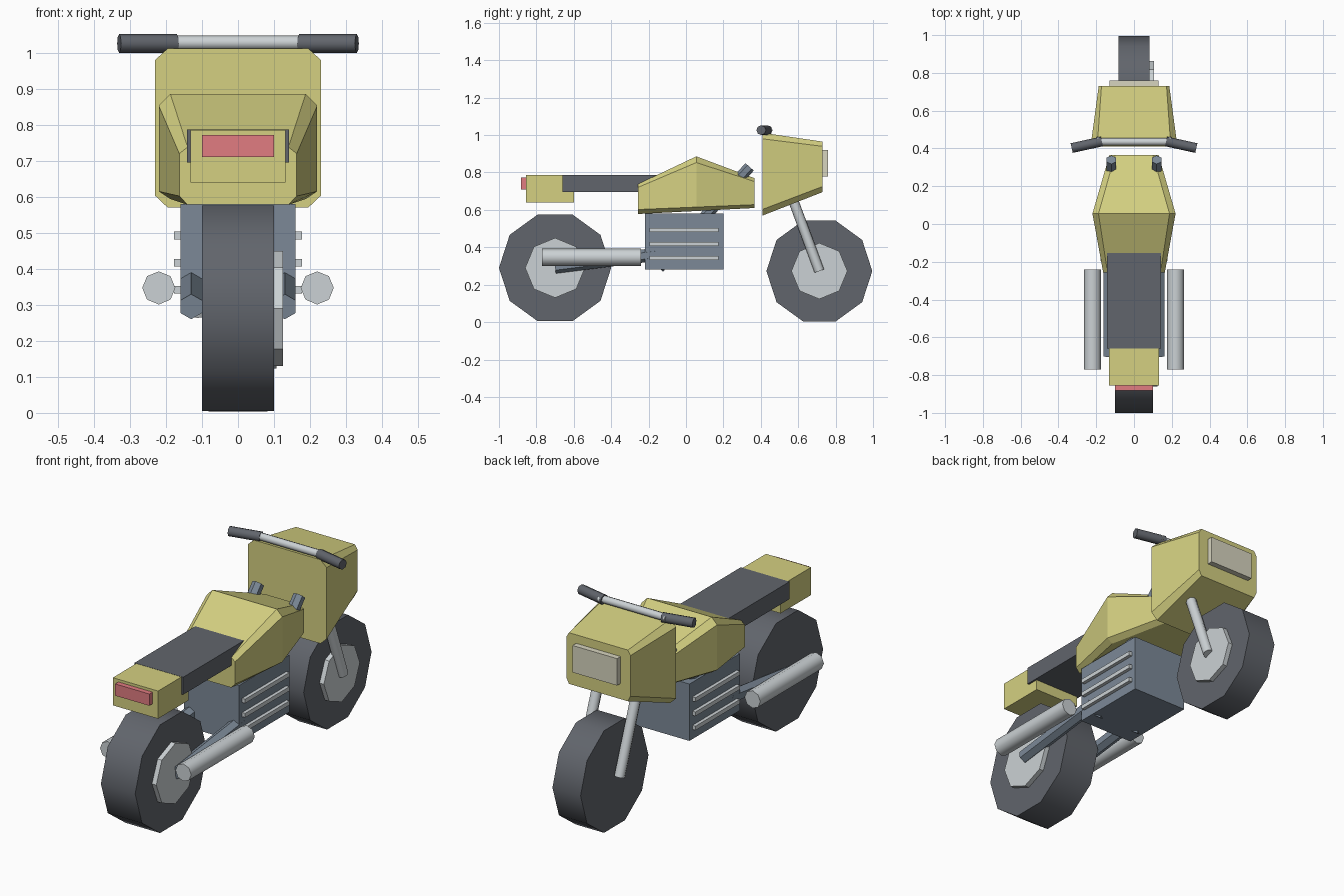
import bpy, bmesh, math
from mathutils import Vector

if "Cube" in bpy.data.objects:
    bpy.data.objects.remove(bpy.data.objects["Cube"])


def mat(name, r, g, b):
    m = bpy.data.materials.new(name)
    m.diffuse_color = (r, g, b, 1)
    m.use_nodes = True
    m.node_tree.nodes["Principled BSDF"].inputs["Base Color"].default_value = m.diffuse_color
    return m


YELLOW = mat("yellow_paint", 0.66, 0.63, 0.22)
DARK = mat("dark_rubber", 0.12, 0.13, 0.15)
SLATE = mat("slate_metal", 0.20, 0.25, 0.31)
STEEL = mat("pale_steel", 0.60, 0.64, 0.66)
RED = mat("red_lens", 0.75, 0.20, 0.22)
CREAM = mat("cream_lens", 0.68, 0.66, 0.52)


def finish(name, bm, material, smooth=None):
    bmesh.ops.recalc_face_normals(bm, faces=bm.faces)
    me = bpy.data.meshes.new(name)
    bm.to_mesh(me)
    bm.free()
    me.materials.append(material)
    ob = bpy.data.objects.new(name, me)
    bpy.context.collection.objects.link(ob)
    if smooth:
        bpy.ops.object.select_all(action='DESELECT')
        ob.select_set(True)
        bpy.context.view_layer.objects.active = ob
        bpy.ops.object.shade_smooth_by_angle(angle=math.radians(smooth))
    return ob


def loft(name, rings, material, smooth=None):
    """Skin equal-length rings of points and cap both ends."""
    bm = bmesh.new()
    vs = [[bm.verts.new(p) for p in ring] for ring in rings]
    n = len(vs[0])
    for a, b in zip(vs, vs[1:]):
        for i in range(n):
            bm.faces.new((a[i], a[(i + 1) % n], b[(i + 1) % n], b[i]))
    bm.faces.new(vs[0])
    bm.faces.new(vs[-1])
    return finish(name, bm, material, smooth)


def box(name, lo, hi, material):
    ring = lambda y: [(lo[0], y, lo[2]), (hi[0], y, lo[2]), (hi[0], y, hi[2]), (lo[0], y, hi[2])]
    return loft(name, [ring(lo[1]), ring(hi[1])], material)


def rod(name, a, b, r, sides, material, smooth=None):
    """Polygonal rod from a to b, with a corner pointing along +z (or +y for cross rods)."""
    a, b = Vector(a), Vector(b)
    d = (b - a).normalized()
    ref = Vector((0, 1, 0)) if abs(d.x) > 0.7 else Vector((0, 0, 1))
    u = (ref - d * ref.dot(d)).normalized()
    v = d.cross(u)
    turn = [2 * math.pi * i / sides for i in range(sides)]
    return loft(name, [[p + r * (u * math.cos(t) + v * math.sin(t)) for t in turn]
                       for p in (a, b)], material, smooth)


def section(y, half, top_half, z0, z1, z2, z3):
    """Chamfered rectangle across x at a given y."""
    right = [(top_half, y, z0), (half, y, z1), (half, y, z2), (top_half, y, z3)]
    return right + [(-x, yy, z) for x, yy, z in reversed(right)]


# Wheels, each with a hub disc on the right side
for end, y, z, r, w, hub in (("rear", -0.70, 0.29, 0.30, 0.10, 0.16),
                             ("front", 0.713, 0.273, 0.283, 0.082, 0.15)):
    rod(end + "_wheel", (-w, y, z), (w, y, z), r, 10, DARK, 40)
    rod(end + "_hub", (0, y, z), (w + 0.025, y, z), hub, 8, STEEL)

# Engine block
box("engine", (-0.16, -0.22, 0.28), (0.16, 0.20, 0.58), SLATE)

# Cooling fins run right through the block
for i, z in enumerate((0.342, 0.417, 0.492)):
    box(f"engine_fin_{i}", (-0.178, -0.195, z - 0.011), (0.178, 0.175, z + 0.011), STEEL)

# Fuel tank: rear, widest and front sections
loft("fuel_tank", [section(-0.257, 0.163, 0.14, 0.578, 0.602, 0.72, 0.738),
                   section(0.055, 0.22, 0.188, 0.594, 0.615, 0.853, 0.886),
                   section(0.365, 0.13, 0.10, 0.61, 0.628, 0.752, 0.77)], YELLOW)

# Seat and tail
box("seat", (-0.142, -0.66, 0.695), (0.142, -0.10, 0.787), DARK)
box("tail", (-0.132, -0.855, 0.64), (0.132, -0.60, 0.786), YELLOW)
box("tail_light", (-0.10, -0.882, 0.71), (0.10, -0.85, 0.772), RED)

# Front fairing and headlight
loft("front_fairing", [section(0.41, 0.23, 0.195, 0.57, 0.603, 0.98, 1.012),
                       section(0.73, 0.187, 0.172, 0.695, 0.725, 0.94, 0.965)], YELLOW)
box("headlight", (-0.13, 0.72, 0.778), (0.13, 0.76, 0.92), CREAM)

# Paired tubes
for side, s in (("left", -1), ("right", 1)):
    rod(side + "_fork", (s * 0.112, 0.713, 0.273), (s * 0.112, 0.50, 0.85), 0.027, 8, STEEL, 50)
    rod(side + "_frame_tube", (s * 0.12, -0.145, 0.29), (s * 0.12, 0.34, 0.83), 0.03, 6, SLATE)
    rod(side + "_swingarm", (s * 0.13, -0.70, 0.295), (s * 0.13, -0.16, 0.362), 0.035, 6, SLATE)
    rod(side + "_exhaust", (s * 0.22, -0.77, 0.347), (s * 0.22, -0.24, 0.347), 0.046, 8, STEEL, 50)
    rod(side + "_grip", (s * 0.17, 0.437, 1.026), (s * 0.33, 0.402, 1.026), 0.026, 8, DARK, 50)
    rod(side + "_bar_end", (s * 0.165, 0.435, 1.028), (s * 0.20, 0.447, 1.028), 0.016, 8, STEEL, 50)

# Handlebar
rod("handlebar", (-0.18, 0.435, 1.028), (0.18, 0.435, 1.028), 0.02, 8, STEEL, 50)
